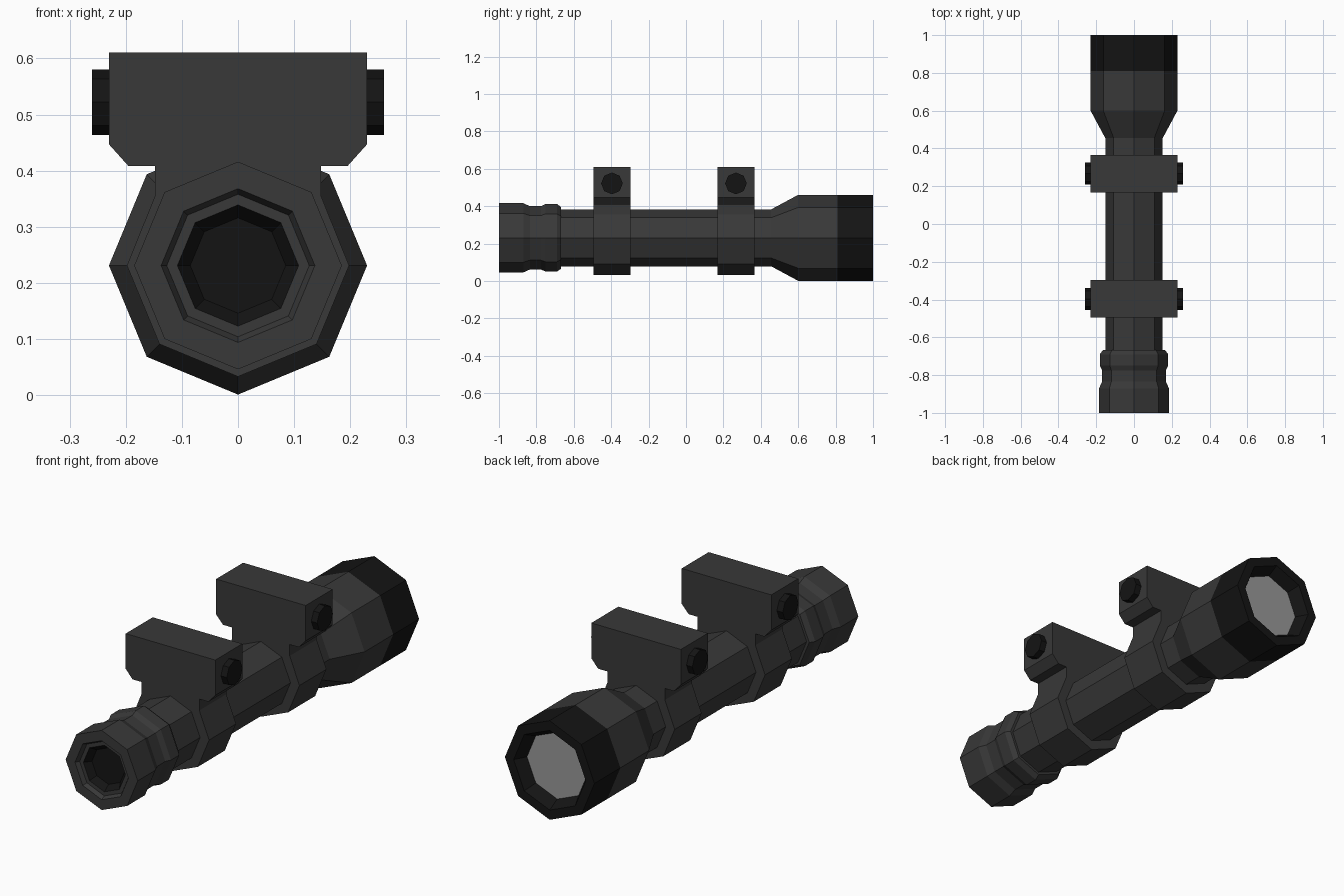
import bpy, bmesh
from math import cos, sin, pi

if "Cube" in bpy.data.objects:
    bpy.data.objects.remove(bpy.data.objects["Cube"])

CZ = 0.231   # height of the optical axis
SIDES = 8


def material(name, v):
    m = bpy.data.materials.new(name)
    m.diffuse_color = (v, v, v, 1)
    m.use_nodes = True
    m.node_tree.nodes["Principled BSDF"].inputs["Base Color"].default_value = m.diffuse_color
    return m


BODY = material("dark_grey", 0.04)
BLACK = material("black", 0.007)
GLASS = material("pale_glass", 0.32)


def finish(bm, name, mat):
    me = bpy.data.meshes.new(name)
    bm.to_mesh(me)
    bm.free()
    me.materials.append(mat)
    ob = bpy.data.objects.new(name, me)
    bpy.context.collection.objects.link(ob)
    return ob


def lathe(name, profile, mat):
    """Turn (radius, y) points, listed front to back on the outside, about the axis."""
    bm = bmesh.new()
    rings = [[bm.verts.new((r * cos(2 * pi * i / SIDES), y, CZ + r * sin(2 * pi * i / SIDES)))
              for i in range(SIDES)] for r, y in profile]
    for a, b in zip(rings, rings[1:]):
        for i in range(SIDES):
            j = (i + 1) % SIDES
            bm.faces.new((a[i], b[i], b[j], a[j]))
    return finish(bm, name, mat)


def disc(name, r, y, facing, mat):
    bm = bmesh.new()
    vs = [bm.verts.new((r * cos(2 * pi * i / SIDES), y, CZ + r * sin(2 * pi * i / SIDES)))
          for i in range(SIDES)]
    bm.faces.new(vs if facing < 0 else vs[::-1])
    return finish(bm, name, mat)


def prism(name, outline, axis, lo, hi, mat):
    """Extrude a closed outline along x or y."""
    bm = bmesh.new()
    put = (lambda p, t: (p[0], t, p[1])) if axis == 'y' else (lambda p, t: (t, p[0], p[1]))
    a = [bm.verts.new(put(p, lo)) for p in outline]
    b = [bm.verts.new(put(p, hi)) for p in outline]
    n = len(outline)
    bm.faces.new(a)
    bm.faces.new(b[::-1])
    for i in range(n):
        j = (i + 1) % n
        bm.faces.new((a[i], b[i], b[j], a[j]))
    bmesh.ops.recalc_face_normals(bm, faces=bm.faces)
    return finish(bm, name, mat)


# Eyepiece, tube and flared bell
lathe("scope_body", [
    (0.108, -0.98), (0.127, -0.98), (0.137, -1.0), (0.185, -1.0),
    (0.185, -0.87), (0.169, -0.834), (0.169, -0.775), (0.181, -0.75),
    (0.181, -0.69), (0.165, -0.668), (0.152, -0.668),
    (0.152, 0.455), (0.23, 0.6), (0.23, 0.81)], BODY)

# Recessed rear eyepiece glass
lathe("eyepiece_recess", [(0.085, -0.95), (0.108, -0.98)], BLACK)
disc("eyepiece_glass", 0.085, -0.95, -1, BLACK)

# Black objective hood and pale lens
lathe("objective_hood", [(0.23, 0.81), (0.23, 1.0), (0.185, 1.0), (0.155, 0.945)], BLACK)
disc("objective_lens", 0.155, 0.945, 1, GLASS)

# Clamp outline: right half from the top down, mirrored to the left
half = [(0.23, 0.611), (0.23, 0.447), (0.195, 0.408), (0.148, 0.408), (0.148, 0.355),
        (0.198, CZ), (0.14, CZ - 0.14)]
clamp = half + [(0, CZ - 0.198)] + [(-x, z) for x, z in reversed(half)]

for label, y in (("rear", -0.396), ("front", 0.267)):
    prism(label + "_mount_clamp", clamp, 'y', y - 0.099, y + 0.099, BODY)
    # Bolt heads on both sides
    bolt = [(y + 0.058 * cos(i * pi / 4), 0.522 + 0.058 * sin(i * pi / 4)) for i in range(8)]
    for side, s in (("right", 1), ("left", -1)):
        prism(f"{label}_{side}_bolt", bolt, 'x', s * 0.22, s * 0.26, BLACK)
